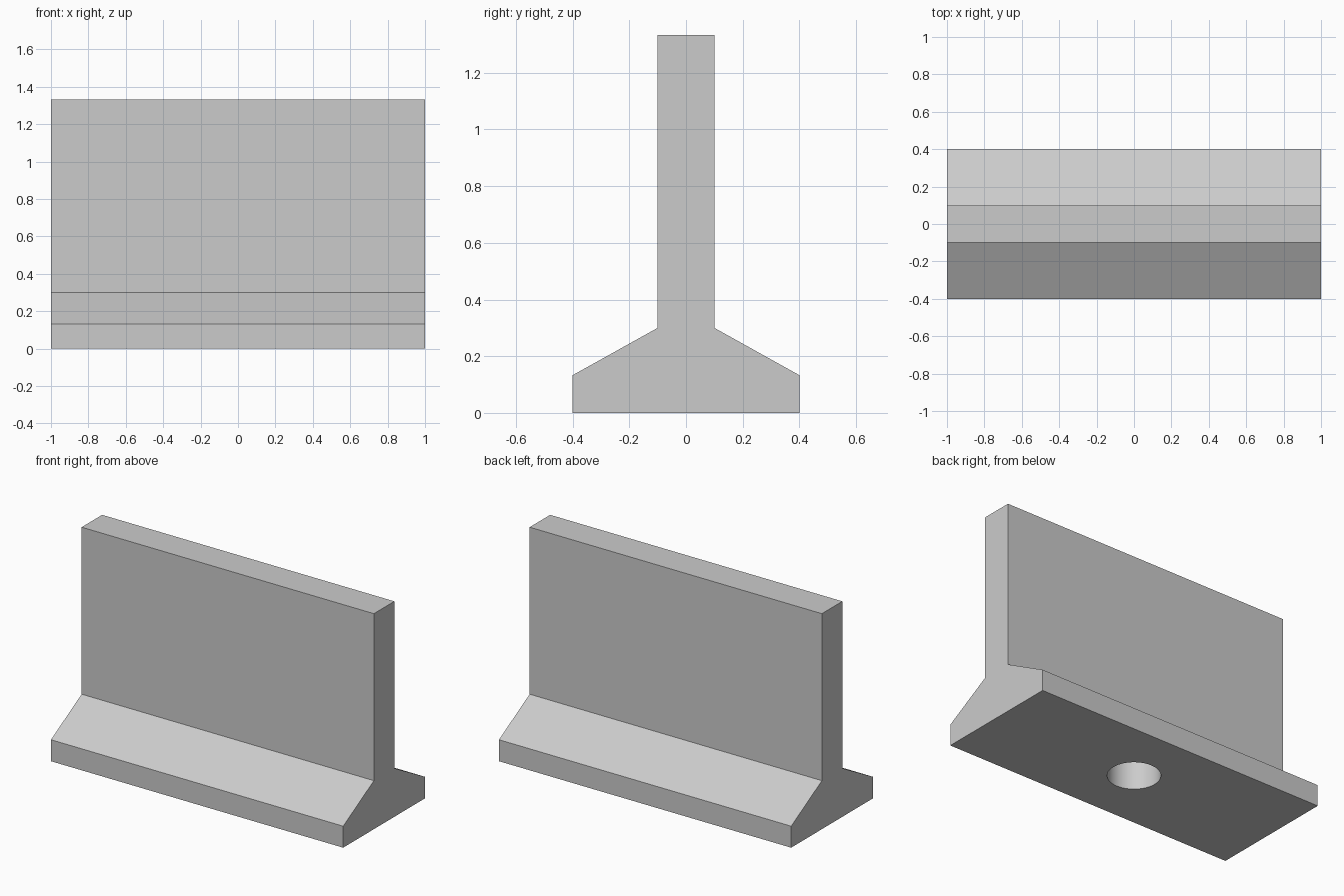
import bpy
import bmesh
import math

cube = bpy.data.objects.get("Cube")
if cube:
    bpy.data.objects.remove(cube, do_unlink=True)

LENGTH = 2.0
HOLE_RADIUS = 0.15
HOLE_DEPTH = 0.2

# Plain grey concrete
concrete = bpy.data.materials.new("concrete grey")
concrete.use_nodes = True
grey = (0.6, 0.6, 0.6, 1)
concrete.diffuse_color = grey
concrete.node_tree.nodes["Principled BSDF"].inputs["Base Color"].default_value = grey


def add_object(name, bm):
    bmesh.ops.recalc_face_normals(bm, faces=bm.faces)
    mesh = bpy.data.meshes.new(name)
    bm.to_mesh(mesh)
    bm.free()
    mesh.materials.append(concrete)
    obj = bpy.data.objects.new(name, mesh)
    bpy.context.collection.objects.link(obj)
    return obj


# Barrier: half profile (y, z) mirrored, then extruded along x
half = [(0.4, 0), (0.4, 0.133), (0.1, 0.3), (0.1, 1.333)]
profile = half + [(-y, z) for y, z in reversed(half)]
bm = bmesh.new()
end = bm.faces.new([bm.verts.new((-LENGTH / 2, y, z)) for y, z in profile])
extruded = bmesh.ops.extrude_face_region(bm, geom=[end], use_keep_orig=True)
moved = [v for v in extruded["geom"] if isinstance(v, bmesh.types.BMVert)]
bmesh.ops.translate(bm, verts=moved, vec=(LENGTH, 0, 0))
barrier = add_object("barrier", bm)

# Round socket sunk into the underside
bm = bmesh.new()
bmesh.ops.create_cone(bm, cap_ends=True, segments=48, radius1=HOLE_RADIUS,
                      radius2=HOLE_RADIUS, depth=2 * HOLE_DEPTH)
cutter = add_object("socket_cutter", bm)

cut = barrier.modifiers.new("socket", 'BOOLEAN')
cut.operation = 'DIFFERENCE'
cut.solver = 'EXACT'
cut.object = cutter

# Apply the cut and drop the cutter
bpy.ops.object.select_all(action='DESELECT')
barrier.select_set(True)
bpy.context.view_layer.objects.active = barrier
bpy.ops.object.modifier_apply(modifier=cut.name)
bpy.data.objects.remove(cutter, do_unlink=True)

# Smooth the socket wall, keep the flat faces crisp
bpy.ops.object.shade_smooth_by_angle(angle=math.radians(20))
